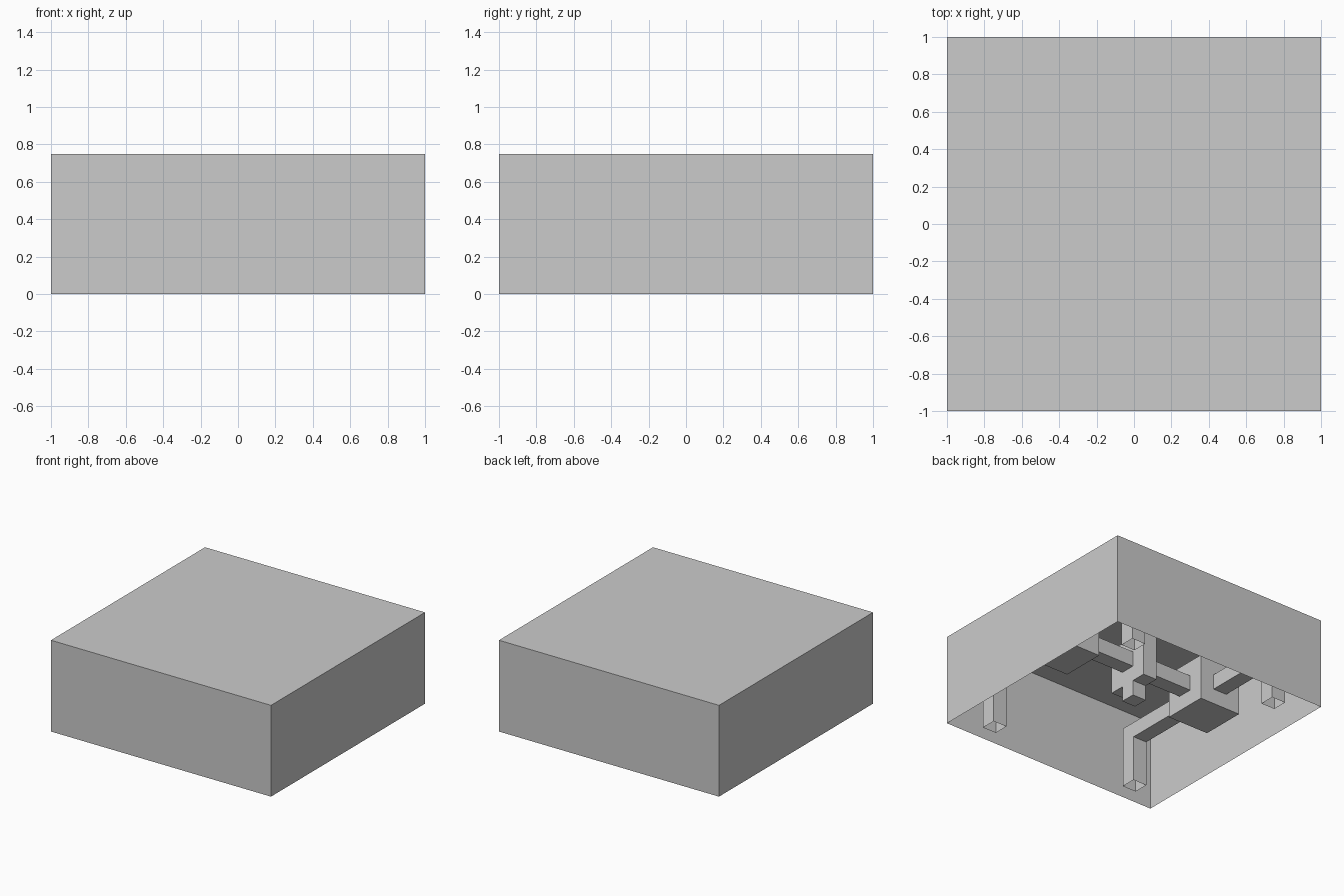
import bpy, bmesh

if "Cube" in bpy.data.objects:
    bpy.data.objects.remove(bpy.data.objects["Cube"])

P = 0.125  # grid module


def box(name, x, y, z, open_bottom=False, open_top=False):
    """Box from (min, max) ranges; ends can be left open."""
    bm = bmesh.new()
    bmesh.ops.create_cube(bm, size=1)
    for v in bm.verts:
        for i, (a, b) in enumerate((x, y, z)):
            v.co[i] = (a + b) / 2 + v.co[i] * (b - a)
    bm.normal_update()
    drop = [f for f in bm.faces
            if (open_bottom and f.normal.z < -0.9) or (open_top and f.normal.z > 0.9)]
    bmesh.ops.delete(bm, geom=drop, context='FACES')
    mesh = bpy.data.meshes.new(name)
    bm.to_mesh(mesh)
    bm.free()
    ob = bpy.data.objects.new(name, mesh)
    bpy.context.collection.objects.link(ob)
    return ob


def span(center, half):
    return (center - half, center + half)


# Outer shell: thin-walled, open underneath
box("outer_shell", (-1, 1), (-1, 1), (0, 6 * P), open_bottom=True)

# Side frames: bearing block, arms and legs on left and right
for side, sx in (("left", -1), ("right", 1)):
    cx = sx * 5.5 * P
    box(side + "_bearing_block", span(cx, 1.5 * P), span(0, 1.5 * P), (2 * P, 5 * P))
    for end, sy in (("front", -1), ("back", 1)):
        box(f"{side}_{end}_arm", span(cx, P / 2),
            sorted((sy * 1.5 * P, sy * 6 * P)), (3 * P, 4 * P))
        box(f"{side}_{end}_leg", span(cx, P / 2),
            sorted((sy * 6 * P, sy * 7 * P)), (0, 4 * P), open_bottom=True)

# Axle between the bearing blocks with a central plate and post
box("axle", (-4 * P, 4 * P), span(0, P / 2), (3 * P, 4 * P))
box("center_plate", span(0, P / 2), span(0, 1.5 * P), (2 * P, 5 * P))
box("center_post", span(0, P / 2), span(0, P / 2), (P, 6 * P), open_top=True)
